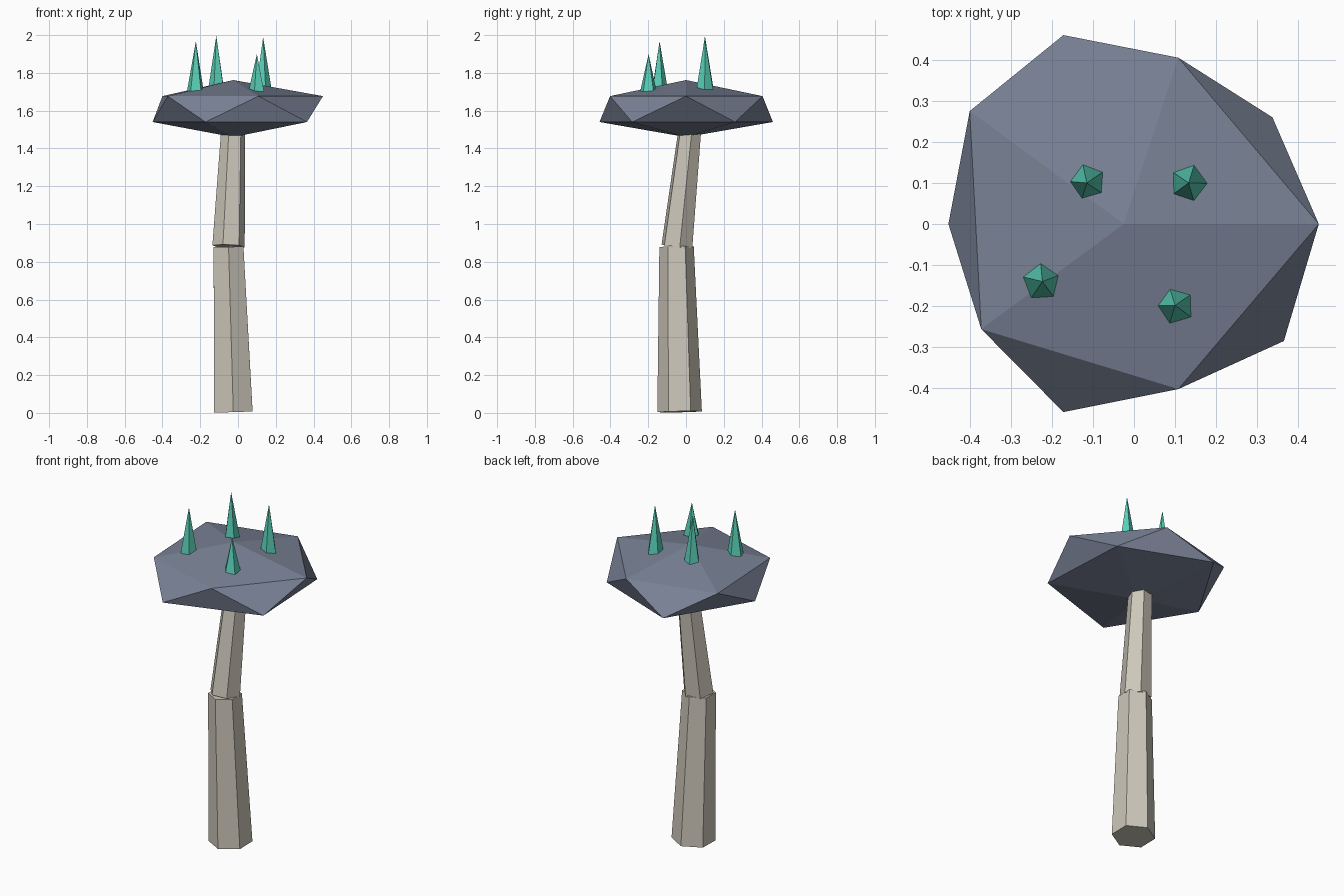
import bpy, bmesh
from math import radians, cos, sin
from mathutils import Vector, Matrix

if "Cube" in bpy.data.objects:
    bpy.data.objects.remove(bpy.data.objects["Cube"])


def material(name, rgb):
    m = bpy.data.materials.new(name)
    m.diffuse_color = (*rgb, 1)
    m.use_nodes = True
    m.node_tree.nodes["Principled BSDF"].inputs["Base Color"].default_value = m.diffuse_color
    return m


def finish(name, bm, mat):
    bmesh.ops.recalc_face_normals(bm, faces=bm.faces[:])
    me = bpy.data.meshes.new(name)
    bm.to_mesh(me)
    bm.free()
    me.materials.append(mat)
    ob = bpy.data.objects.new(name, me)
    bpy.context.collection.objects.link(ob)
    return ob


def tapered(name, start, end, r1, r2, sides, first_angle, mat):
    """Flat-sided cone from start to end, square to its own axis."""
    a, b = Vector(start), Vector(end)
    axis = b - a
    tilt = Vector((0, 0, 1)).rotation_difference(axis).to_matrix()
    bm = bmesh.new()
    rings = []
    for centre, r in ((a, r1), (b, r2)):
        if r == 0:
            rings.append([bm.verts.new(centre)] * sides)
            continue
        ring = []
        for i in range(sides):
            t = radians(first_angle + 360 * i / sides)
            ring.append(bm.verts.new(centre + tilt @ Vector((r * cos(t), r * sin(t), 0))))
        rings.append(ring)
        bm.faces.new(ring)
    lo, hi = rings
    for i in range(sides):
        j = (i + 1) % sides
        quad = [lo[i], lo[j], hi[j], hi[i]]
        bm.faces.new(quad if r2 else quad[:3])
    return finish(name, bm, mat)


stem_mat = material("pale_stem", (0.61, 0.57, 0.49))
cap_mat = material("slate_cap", (0.19, 0.22, 0.30))
crystal_mat = material("green_crystal", (0.10, 0.62, 0.47))

# Two-piece bent stem
tapered("lower_stem", (-0.025, -0.034, 0.006), (-0.05, -0.05, 0.88), 0.118, 0.091, 6, 90, stem_mat)
tapered("upper_stem", (-0.05, -0.048, 0.882), (-0.024, 0.026, 1.55), 0.087, 0.062, 6, 10, stem_mat)

# Squashed, uneven icosahedron cap
upper = [(0.45, 0), (0.108, 0.405), (-0.40, 0.275), (-0.372, -0.256), (0.108, -0.402)]
lower = [(0.337, 0.26), (-0.172, 0.46), (-0.452, 0), (-0.172, -0.458), (0.365, -0.285)]
bm = bmesh.new()
top = bm.verts.new((-0.025, 0, 1.762))
bottom = bm.verts.new((-0.025, 0, 1.46))
up = [bm.verts.new((x, y, 1.677)) for x, y in upper]
low = [bm.verts.new((x, y, 1.54)) for x, y in lower]
for i in range(5):
    j = (i + 1) % 5
    bm.faces.new((top, up[i], up[j]))
    bm.faces.new((up[i], low[i], up[j]))
    bm.faces.new((up[j], low[i], low[j]))
    bm.faces.new((bottom, low[j], low[i]))
finish("cap", bm, cap_mat)

# Crystal spikes: base centre, tip, angle of first corner
spikes = [
    ((-0.225, -0.141, 1.705), (-0.223, -0.140, 1.968), 93),
    ((-0.112, 0.102, 1.712), (-0.115, 0.100, 1.996), 178),
    ((0.132, 0.099, 1.712), (0.133, 0.100, 1.990), 0),
    ((0.101, -0.199, 1.700), (0.100, -0.198, 1.900), 180),
]
for n, (base, tip, ang) in enumerate(spikes, 1):
    tapered(f"crystal_{n}", base, tip, 0.046, 0, 5, ang, crystal_mat)
